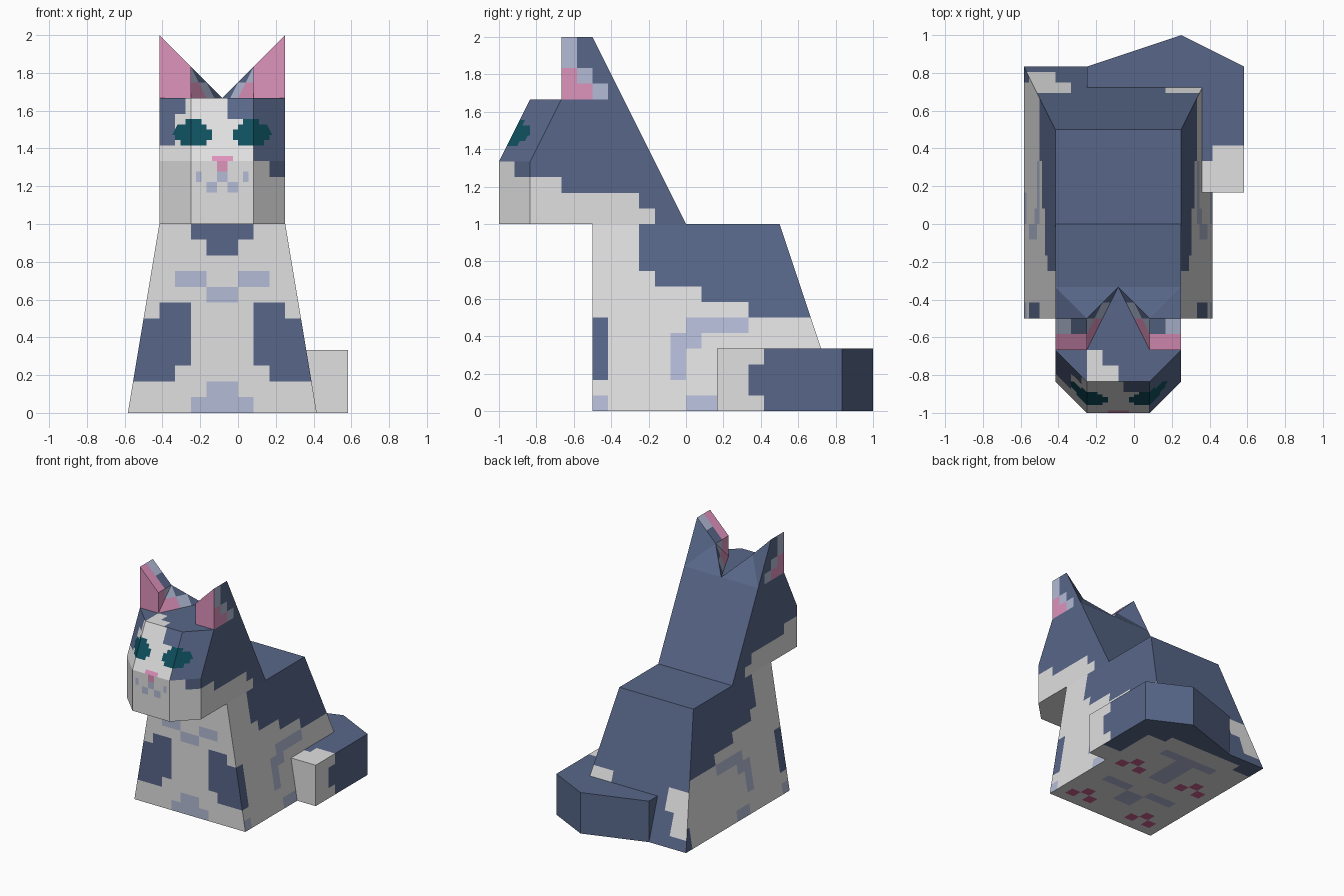
import bpy, bmesh
from mathutils import Vector

if "Cube" in bpy.data.objects:
    bpy.data.objects.remove(bpy.data.objects["Cube"])

U = 1 / 12            # model unit; local x = 0 is the middle of the body
SHIFT = 1             # the body sits one unit to the left, the tail balances it


def linear(c):
    return tuple((v / 255 / 12.92) if v < 11 else ((v / 255 + 0.055) / 1.055) ** 2.4 for v in c) + (1,)


COLOURS = {"navy": (88, 103, 137), "white": (224, 224, 224), "lavender": (179, 187, 214),
           "pink": (222, 147, 188), "teal": (14, 80, 94), "pad_pink": (200, 100, 145)}
NAMES = list(COLOURS)
MATS = []
for name, rgb in COLOURS.items():
    m = bpy.data.materials.new(name)
    m.diffuse_color = linear(rgb)
    m.use_nodes = True
    m.node_tree.nodes["Principled BSDF"].inputs["Base Color"].default_value = m.diffuse_color
    MATS.append(m)


def side_of(n):
    if n.y < -0.6:
        return "front"
    if n.z > 0.6:
        return "top"
    if n.z < -0.6:
        return "bottom"
    return "back" if n.y > 0.6 else "side"


def cut(bm, axis, at, keep=lambda f: True):
    faces = [f for f in bm.faces if keep(f)]
    edges = {e for f in faces for e in f.edges}
    verts = {v for f in faces for v in f.verts}
    co, no = Vector(), Vector()
    co[axis], no[axis] = at, 1
    bmesh.ops.bisect_plane(bm, geom=list(verts) + list(edges) + faces,
                           dist=1e-4, plane_co=co, plane_no=no)


def finish(bm, name, base, rules, extra=None):
    """Cut the part on the unit grid, colour it by rectangles, make the object."""
    bmesh.ops.remove_doubles(bm, verts=bm.verts[:], dist=1e-4)
    bmesh.ops.recalc_face_normals(bm, faces=bm.faces[:])
    for axis in range(3):
        for k in range(-12, 24):
            cut(bm, axis, k)
    if extra:
        extra(bm)
    bm.normal_update()
    for f in bm.faces:
        s, c = side_of(f.normal), f.calc_center_median()
        colour = base
        for key, col, u0, u1, v0, v1 in rules:
            if key.split("_")[0] != s:
                continue
            x = c.x if key.endswith("_x") else abs(c.x)
            u, v = {"side": (c.y, c.z), "top": (x, c.y), "bottom": (x, c.y)}.get(s, (x, c.z))
            if u0 < u < u1 and v0 < v < v1:
                colour = col
        if name == "head" and s == "front":           # oval eyes
            if ((abs(c.x) - 1.87) / 1.2) ** 2 + ((c.z - 17.7) / 0.85) ** 2 < 1:
                colour = "teal"
        f.material_index = NAMES.index(colour)
    for v in bm.verts:
        v.co = Vector((v.co.x - SHIFT, v.co.y, v.co.z)) * U
    me = bpy.data.meshes.new(name)
    bm.to_mesh(me)
    bm.free()
    for m in MATS:
        me.materials.append(m)
    bpy.context.collection.objects.link(bpy.data.objects.new(name, me))


def loft(bottom, z0, top, z1):
    bm = bmesh.new()
    a = [bm.verts.new((x, y, z0)) for x, y in bottom]
    b = [bm.verts.new((x, y, z1)) for x, y in top]
    bm.faces.new(a[::-1])
    bm.faces.new(b)
    for i in range(len(a)):
        j = (i + 1) % len(a)
        bm.faces.new((a[i], a[j], b[j], b[i]))
    return bm


# Body: tapered block with legs, belly marks and paw pads painted on
body_rules = [
    ("top", "navy", 0, 9, -12, 12), ("back", "navy", 0, 9, 0, 12),
    ("back", "white", 4, 6, 1, 5), ("back", "white", 3, 4, 3, 5),
    ("front", "navy", 0, 2, 11, 12), ("front", "navy", 0, 1, 10, 11),
    ("front", "lavender", 1, 3, 8, 9), ("front", "lavender", 0, 1, 7, 8),
    ("front", "navy", 3, 6, 2, 3), ("front", "navy", 2, 6, 3, 5),
    ("front", "navy", 2, 6, 5, 6), ("front", "navy", 2, 4, 6, 7),
    ("front", "lavender", 0, 2, 0, 1), ("front", "lavender", 0, 1, 1, 2),
    ("side", "navy", -3, 9, 9, 12), ("side", "navy", -2, 9, 8, 9),
    ("side", "navy", 1, 9, 7, 8), ("side", "navy", 4, 9, 6, 7),
    ("side", "navy", -6, -5, 2, 6), ("side", "navy", 9, 10, 0, 2),
    ("side", "lavender", -6, -5, 0, 1), ("side", "lavender", 0, 4, 5, 6),
    ("side", "lavender", -1, 1, 4, 5), ("side", "lavender", -1, 0, 2, 4),
    ("side", "lavender", 0, 2, 0, 1),
    ("bottom", "navy", 0, 6, 9, 10), ("bottom", "navy", 4, 6, 8, 9),
    ("bottom", "lavender", 0, 1, 2, 7), ("bottom", "lavender", 1, 3, 6, 7),
    ("bottom", "lavender", 1, 4, -1, 0), ("bottom", "lavender", 0, 1, -3, -1)]
for y in (-4, 3):
    body_rules += [("bottom", "pad_pink", 3, 4, y, y + 1), ("bottom", "pad_pink", 4, 5, y - 1, y),
                   ("bottom", "pad_pink", 2, 3, y - 1, y)]
finish(loft([(-6, -6), (6, -6), (6, 10), (-6, 10)], 0,
            [(-4, -6), (4, -6), (4, 6), (-4, 6)], 12), "body", "white", body_rules)

# Tail: curls round the back right corner, fitted against the sloping body
finish(loft([(-2, 10), (-2, 10), (6, 10), (6, 2), (8, 2), (8, 10), (4, 12)], 0,
            [(-2, 10), (-2, 8.667), (5.333, 8.667), (5.333, 2), (8, 2), (8, 10), (4, 12)], 4),
       "tail", "navy",
       [("front", "white", 0, 9, 0, 4), ("side", "white", 2, 4, 0, 4),
        ("side", "white", 2, 5, 0, 1), ("side", "white", 2, 5, 3, 4),
        ("top", "white", 5, 9, 2, 4), ("top", "white", 6, 9, 2, 5),
        ("bottom", "white", 5, 9, 2, 4)])

# Head with ears: one half as named points, mirrored
P = {"p": (0, -12, 12), "q": (0, -12, 16), "r": (0, -10, 20), "s": (0, 0, 12),
     "a": (2, -12, 12), "b": (2, -12, 16), "c": (2, -10, 20),
     "d": (4, -10, 12), "e": (4, -10, 16), "f": (4, -8, 20),
     "g": (4, -8, 24), "h": (4, -6, 24), "n": (4, -4, 20), "i": (4, 0, 12),
     "C": (2, -8, 22), "D": (2, -6, 22), "E": (2, -8, 20), "G": (1, -6, 20), "F": (0, -4, 20)}
FACES = "pabq qbcr adeb befc dinhgfe fgCE rcfEGF ghDC CDE DGE DFG inFs nhD nDF padis".split()
head = bmesh.new()
for sx in (1, -1):
    vs = {k: head.verts.new((sx * x, y, z)) for k, (x, y, z) in P.items()}
    for face in FACES:
        head.faces.new([vs[k] for k in face])


def fine_face_grid(bm):
    def muzzle(f):
        return f.normal.y < -0.6 and f.calc_center_median().y < -8.2
    bm.normal_update()
    for k in range(-12, 13):
        cut(bm, 0, k / 3, muzzle)
    for k in range(40, 60):
        cut(bm, 2, k / 3, muzzle)


finish(head, "head", "navy", [
    ("bottom", "white", 0, 9, -12, 0),
    ("side", "white", -12, -2, 12, 13), ("side", "white", -12, -3, 13, 14),
    ("side", "white", -12, -8, 14, 15),
    # face
    ("front", "white", 0, 4, 12, 20),
    ("front_x", "navy", 2, 4, 16, 20), ("front_x", "navy", 3, 4, 15, 16),
    ("front_x", "navy", 0.34, 2, 18.6, 20),
    ("front_x", "navy", -4, -3, 17, 20), ("front_x", "navy", -3, -2.3, 19, 20),
    ("top_x", "white", -2, 0, -10, -9), ("top_x", "white", -1.9, -1, -9, -8),
    # nose and whisker marks
    ("front", "pink", 0, 0.67, 16, 16.4), ("front", "pink", 0, 0.34, 15.3, 16),
    ("front", "lavender", 1.3, 1.7, 14.6, 15.4), ("front", "lavender", 0.3, 1.1, 13.9, 14.7),
    ("front", "lavender", 0, 0.34, 14.6, 15.3),
    # ears
    ("front", "pink", 2, 4, 20, 24),
    ("side", "pink", -8, -7, 20, 22), ("side", "pink", -7, -6, 20, 21),
    ("side", "lavender", -8, -7, 22, 24), ("side", "lavender", -7, -6, 21, 22),
    ("side", "lavender", -6, -5, 20, 21),
    ("top", "pink", 2, 4, -8, -7), ("top", "lavender", 3, 4, -7, -6),
], fine_face_grid)
